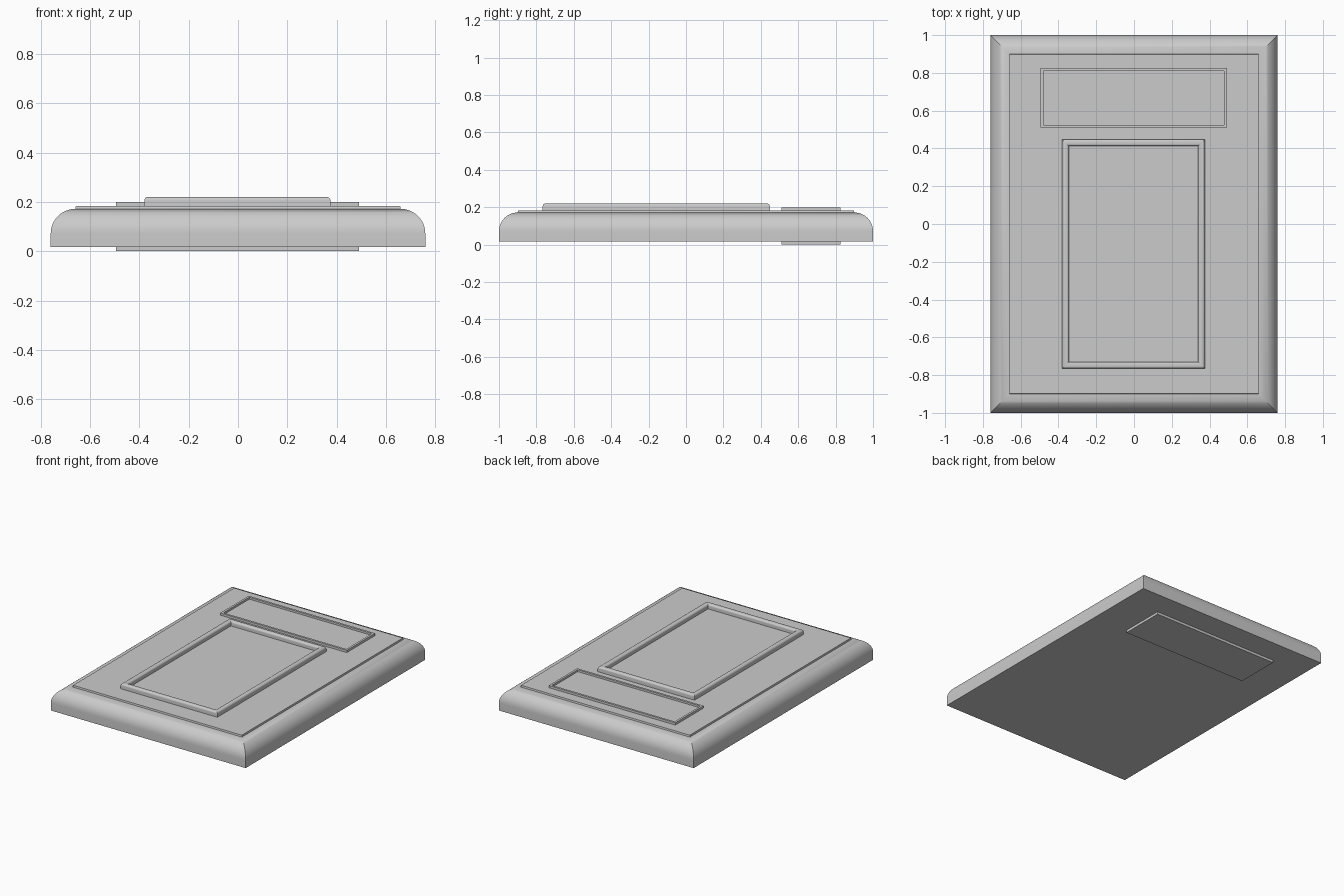
import bpy, bmesh, math

if "Cube" in bpy.data.objects:
    bpy.data.objects.remove(bpy.data.objects["Cube"])


def moulding(name, rect, profile, cap_start=True, cap_end=True):
    """Sweep an (inset, z) profile around a rectangle with mitred corners."""
    x0, x1, y0, y1 = rect
    bm = bmesh.new()
    rings = []
    for d, z in profile:
        corners = [(x0 + d, y0 + d), (x1 - d, y0 + d), (x1 - d, y1 - d), (x0 + d, y1 - d)]
        rings.append([bm.verts.new((x, y, z)) for x, y in corners])
    for a, b in zip(rings, rings[1:]):
        for i in range(4):
            j = (i + 1) % 4
            bm.faces.new((a[i], a[j], b[j], b[i]))
    if cap_start:
        bm.faces.new(rings[0][::-1])
    if cap_end:
        bm.faces.new(rings[-1])
    mesh = bpy.data.meshes.new(name)
    bm.to_mesh(mesh)
    bm.free()
    obj = bpy.data.objects.new(name, mesh)
    bpy.context.collection.objects.link(obj)
    bpy.context.view_layer.objects.active = obj
    obj.select_set(True)
    bpy.ops.object.shade_smooth_by_angle(angle=math.radians(30))
    obj.select_set(False)
    return obj


def arc(cx, cz, rx, rz, start, end, n):
    """Points of an elliptical arc in (inset, z) space, angles in degrees."""
    pts = []
    for i in range(n + 1):
        t = math.radians(start + (end - start) * i / n)
        pts.append((cx + rx * math.cos(t), cz + rz * math.sin(t)))
    return pts


# Slab with rounded border and a slightly raised centre
slab = [(0, 0.018)] + arc(0.1, 0.072, 0.1, 0.1, 180, 90, 12) + [(0.102, 0.184)]
moulding("rounded_slab", (-0.76, 0.76, -1, 1), slab)

# Wide panel that passes through the slab, with a thin raised rim
rim = [(0, 0), (0, 0.2), (0.015, 0.2), (0.015, 0.186)]
moulding("upper_panel", (-0.495, 0.492, 0.51, 0.826), rim)

# Tall panel framed by a rounded bead
bead = ([(0, 0.18)] + arc(0.014, 0.206, 0.014, 0.014, 180, 90, 6)
        + arc(0.022, 0.206, 0.014, 0.014, 90, 0, 6) + [(0.036, 0.186)])
moulding("lower_panel", (-0.38, 0.375, -0.766, 0.448), bead)
